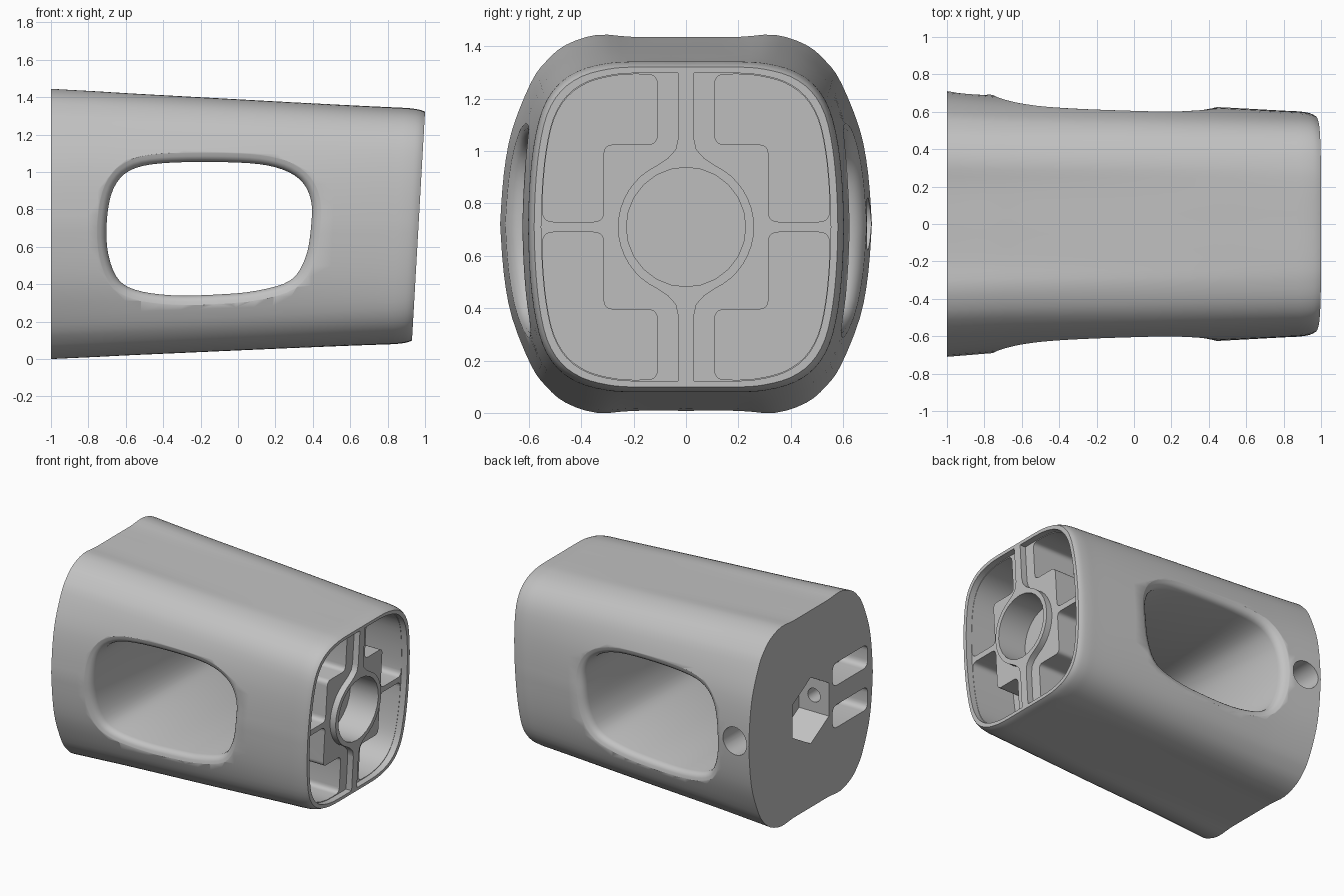
import bpy, bmesh, math
from mathutils import Vector

if "Cube" in bpy.data.objects:
    bpy.data.objects.remove(bpy.data.objects["Cube"], do_unlink=True)

MID = 0.71        # height of the centre line
SHEAR = 0.057     # lean of the open end

grey = bpy.data.materials.new("grey_plastic")
grey.use_nodes = True
grey.diffuse_color = (0.54, 0.54, 0.54, 1)
grey.node_tree.nodes["Principled BSDF"].inputs["Base Color"].default_value = (0.54, 0.54, 0.54, 1)


def loft(name, rings):
    """Closed solid through a list of equal-length point rings."""
    bm = bmesh.new()
    loops = [[bm.verts.new(p) for p in ring] for ring in rings]
    n = len(loops[0])
    for a, b in zip(loops, loops[1:]):
        for i in range(n):
            j = (i + 1) % n
            bm.faces.new((a[i], a[j], b[j], b[i]))
    bm.faces.new(loops[0])
    bm.faces.new(loops[-1])
    bmesh.ops.recalc_face_normals(bm, faces=bm.faces)
    mesh = bpy.data.meshes.new(name)
    bm.to_mesh(mesh)
    bm.free()
    mesh.materials.append(grey)
    obj = bpy.data.objects.new(name, mesh)
    bpy.context.collection.objects.link(obj)
    return obj


def spline(points, steps, closed=False):
    """Smooth curve through the points."""
    p = [Vector(q) for q in points]
    n = len(p)
    get = (lambda i: p[i % n]) if closed else (lambda i: p[max(0, min(n - 1, i))])
    out = []
    for i in range(n if closed else n - 1):
        a, b, c, d = (get(i + k) for k in (-1, 0, 1, 2))
        for s in range(steps):
            t = s / steps
            out.append(0.5 * (2 * b + (c - a) * t + (2 * a - 5 * b + 4 * c - d) * t ** 2
                              + (3 * b - a - 3 * c + d) * t ** 3))
    return out if closed else out + [p[-1]]


def rounded(corners, radius, steps=5):
    """Polygon path with every corner rounded, except the two ends of the path."""
    v = [Vector(c) for c in corners]
    out = [v[0]]
    for a, b, c in zip(v, v[1:], v[2:]):
        p = b + (a - b).normalized() * radius
        q = b + (c - b).normalized() * radius
        for s in range(steps + 1):
            t = s / steps
            out.append(p * (1 - t) ** 2 + b * 2 * t * (1 - t) + q * t * t)
    return out + [v[-1]]


def circle(r, n):
    return [Vector((r * math.sin(math.tau * i / n), r * math.cos(math.tau * i / n))) for i in range(n)]


def prism_x(name, outline, x0, x1, shear=0.0):
    return loft(name, [[(x + shear * p[1], p[0], MID + p[1]) for p in outline] for x in (x0, x1)])


def prism_y(name, outline, x, z, y0, y1):
    return loft(name, [[(x + p[0], y, z + p[1]) for p in outline] for y in (y0, y1)])


# Quarter outlines of the two ends, scaled to unit half width and height
wide = spline([(0, .714), (.2, .714), (.34, .722), (.46, .683), (.535, .62), (.592, .54),
               (.664, .36), (.696, .19), (.71, 0)], 3)
narrow = spline([(0, .61), (.2, .61), (.3, .602), (.4, .575), (.48, .52), (.535, .43),
                 (.565, .3), (.58, .15), (.585, 0)], 3)
wide = [Vector((p.x / .71, p.y / .72)) for p in wide]
narrow = [Vector((p.x / .585, p.y / .61)) for p in narrow]


def full(quarter):
    right = quarter + [Vector((p.x, -p.y)) for p in quarter[-2::-1]]
    return right + [Vector((-p.x, p.y)) for p in right[-2:0:-1]]


def section(t):
    return [a.lerp(b, t) for a, b in zip(wide, narrow)]


# Body: position, half width, half height
stations = spline([(-1, .71, .72), (-.9, .702, .715), (-.75, .69, .708), (-.6, .68, .70),
                   (-.3, .664, .686), (0, .65, .672), (.3, .633, .658), (.6, .617, .643),
                   (.8, .606, .634), (.88, .602, .63), (.935, .594, .622), (.965, .58, .611)], 3)


def body_ring(s, w, h):
    t = (s + 1) / 1.965
    return [(s + SHEAR * t * p.y * h, p.x * w, .722 - .012 * t + p.y * h) for p in full(section(t))]


body = loft("grip_body", [body_ring(*st) for st in stations])
cutters = []

# Side window with softly rounded lips on both sides
window = spline([(-.70, .6), (-.695, .8), (-.65, .94), (-.55, 1.02), (-.35, 1.05), (0, 1.05),
                 (.2, 1.025), (.33, .96), (.39, .85), (.39, .7), (.36, .54), (.28, .42),
                 (.1, .365), (-.1, .345), (-.35, .34), (-.55, .37), (-.65, .44)], 4, closed=True)


def surface_y(x, z):
    """Half width of the body at a point of its side."""
    t = (x + 1) / 1.965
    s = x - SHEAR * t * (z - MID)
    a, b = next(pair for pair in zip(stations, stations[1:]) if s <= pair[1].x)
    st = a.lerp(b, (s - a.x) / (b.x - a.x))
    v = abs(z - .722 + .012 * t) / st.z
    side = section(t)
    p, q = next(pair for pair in zip(side, side[1:]) if pair[1].y <= v)
    return st.y * p.lerp(q, (p.y - v) / (p.y - q.y)).x


def window_ring(depth, grow, side):
    ring = []
    for i, p in enumerate(window):
        tangent = window[(i + 1) % len(window)] - window[i - 1]
        q = p + Vector((-tangent.y, tangent.x)).normalized() * grow
        ring.append((q.x, side * (surface_y(q.x, q.y) - depth), q.y))
    return ring


lip = [(-.15, .07), (-.012, .07), (.002, .048), (.01, .031), (.022, .017), (.038, .006), (.06, 0)]
cutters.append(loft("window_cutter", [window_ring(d, g, -1) for d, g in lip]
                    + [window_ring(d, g, 1) for d, g in reversed(lip)]))

# Open end: shallow recesses either side of the centre rib and ring, then deep pockets
rib = .03
rim = [Vector((p.x * .553, p.y * .588)) for p in narrow]
half = [Vector((rib, rim[0].y))] + [p for p in rim if p.x > rib + .02]
inner = [Vector((rib, -.34)), Vector((.04, -.295)), Vector((.07, -.262))]
arc = [Vector((.26 * math.sin(a), -.26 * math.cos(a)))
       for a in (math.radians(25 + 130 * i / 16) for i in range(17))]
recess = half + [Vector((p.x, -p.y)) for p in half[-2::-1]]
recess += inner + arc + [Vector((p.x, -p.y)) for p in reversed(inner)]

edge = [Vector((p.x * .551, p.y * .584)) for p in narrow]
curve = [p for p in edge if p.x > .17 and p.y > .07]
step = rounded([(.548, .06), (.546, .02), (.315, .02), (.315, .315), (.11, .315),
                (.11, .583), (.17, .583)], .038)
pocket = curve + step

for side in (-1, 1):
    cutters.append(prism_x("recess_cutter", [(side * p.x, p.y) for p in recess], .92, 1.2, SHEAR))
    for up in (-1, 1):
        cutters.append(prism_x("pocket_cutter", [(side * p.x, up * p.y) for p in pocket],
                               .58, 1.15, SHEAR))
cutters.append(prism_x("ring_bore_cutter", circle(.228, 24), .74, 1.25, SHEAR))

# Closed end: hexagonal nut pocket and two rounded slots
cutters.append(prism_x("hex_cutter", circle(.24, 6), -1.1, -.76))
for up in (-1, 1):
    slot = rounded([(-.46, .07), (-.25, .07), (-.25, .235), (-.65, .235), (-.65, .07), (-.46, .07)], .05)[:-1]
    cutters.append(prism_x("slot_cutter", [(p.x, up * p.y) for p in slot], -1.1, -.8))

# Cross bore: wide from the side, narrow beyond the hexagon
cutters.append(prism_y("bore_cutter", circle(.1, 32), -.88, .722, .1, .9))
cutters.append(prism_y("small_bore_cutter", circle(.05, 24), -.88, MID, -.42, .05))

# Cut everything out of the body
bpy.context.view_layer.objects.active = body
for cutter in cutters:
    cutter.hide_render = True
    mod = body.modifiers.new("cut", "BOOLEAN")
    mod.operation = "DIFFERENCE"
    mod.solver = "EXACT"
    mod.object = cutter
    bpy.ops.object.modifier_apply(modifier=mod.name)
for cutter in cutters:
    bpy.data.objects.remove(cutter, do_unlink=True)

for o in bpy.context.selected_objects:
    o.select_set(False)
body.select_set(True)
bpy.ops.object.shade_smooth_by_angle(angle=math.radians(35))
